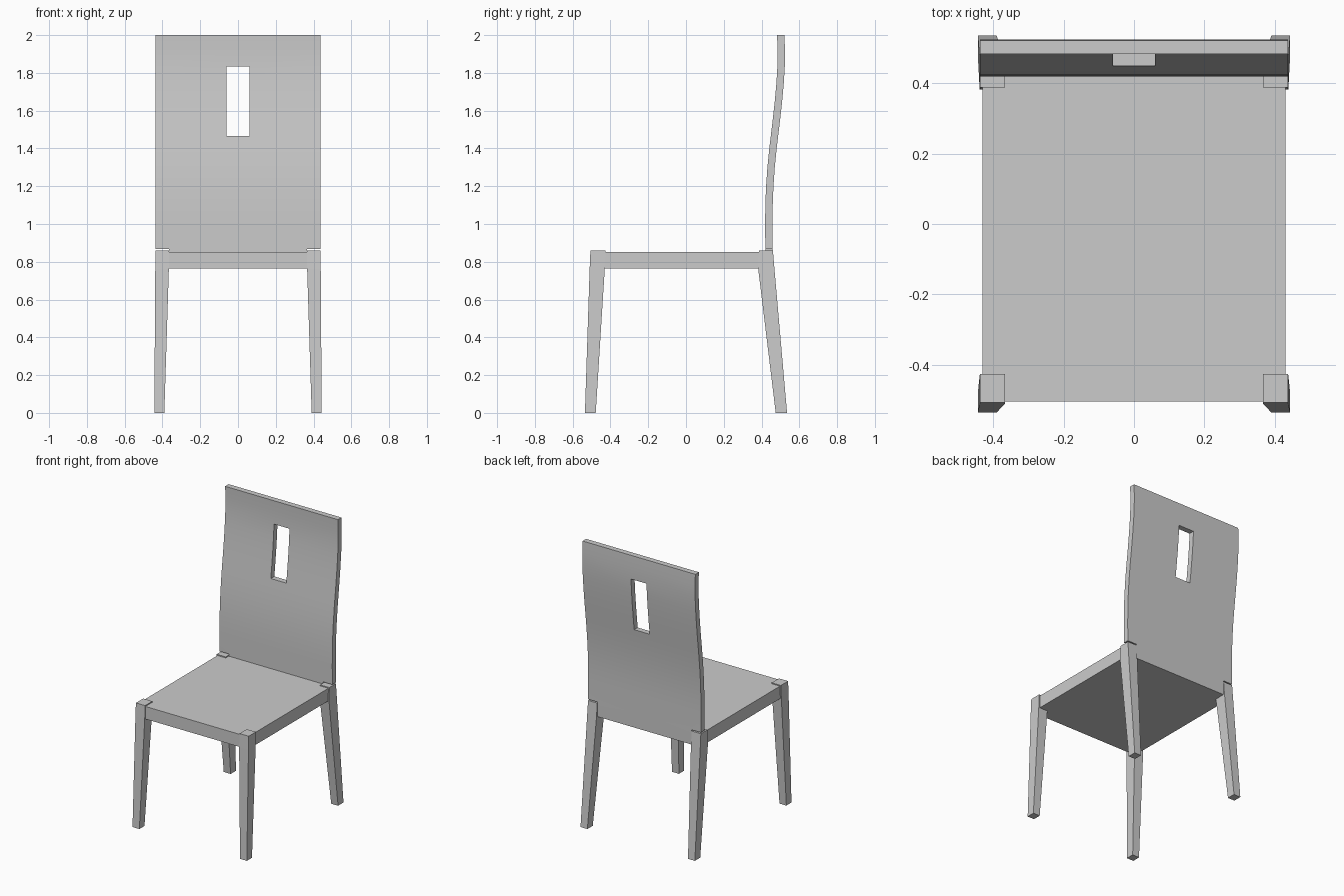
import bpy, bmesh

if "Cube" in bpy.data.objects:
    bpy.data.objects.remove(bpy.data.objects["Cube"])


def finish(bm, name):
    bmesh.ops.recalc_face_normals(bm, faces=bm.faces[:])
    mesh = bpy.data.meshes.new(name)
    bm.to_mesh(mesh)
    bm.free()
    obj = bpy.data.objects.new(name, mesh)
    bpy.context.collection.objects.link(obj)
    return obj


def loft(name, sections, side=1):
    """Four-sided solid through (z, x0, x1, y0, y1) rectangles."""
    bm = bmesh.new()
    rings = [[bm.verts.new((side * x, y, z))
              for x, y in ((x0, y0), (x1, y0), (x1, y1), (x0, y1))]
             for z, x0, x1, y0, y1 in sections]
    bm.faces.new(rings[0])
    bm.faces.new(rings[-1])
    for a, b in zip(rings, rings[1:]):
        for i in range(4):
            j = (i + 1) % 4
            bm.faces.new((a[i], a[j], b[j], b[i]))
    return finish(bm, name)


# Seat slab
loft("seat", [(0.765, -0.43, 0.43, -0.503, 0.43),
              (0.853, -0.43, 0.43, -0.503, 0.43)])

# Tapered, splayed legs
front = [(0, 0.39, 0.443, -0.535, -0.478),
         (0.765, 0.366, 0.438, -0.51, -0.43),
         (0.86, 0.366, 0.437, -0.506, -0.426)]
rear = [(0, 0.39, 0.443, 0.475, 0.535),
        (0.765, 0.366, 0.438, 0.382, 0.468),
        (0.86, 0.366, 0.437, 0.387, 0.46)]
for side, word in ((-1, "left"), (1, "right")):
    loft("front_leg_" + word, front, side)
    loft("rear_leg_" + word, rear, side)

# Curved backrest: grid with a slot and notched lower corners, then thickened
profile = [(0.765, 0.42), (0.868, 0.42), (1.0, 0.419), (1.1, 0.42),
           (1.2, 0.424), (1.3, 0.431), (1.4, 0.441), (1.467, 0.449),
           (1.55, 0.459), (1.65, 0.470), (1.75, 0.479), (1.835, 0.484),
           (1.92, 0.485), (2.0, 0.482)]
xs = [-0.437, -0.365, -0.06, 0.06, 0.365, 0.437]
bm = bmesh.new()
grid = [[bm.verts.new((x, y, z)) for x in xs] for z, y in profile]
for r in range(len(profile) - 1):
    z_mid = (profile[r][0] + profile[r + 1][0]) / 2
    for c in range(len(xs) - 1):
        slot = c == 2 and 1.467 < z_mid < 1.835
        notch = c in (0, 4) and r == 0
        if not (slot or notch):
            bm.faces.new((grid[r][c], grid[r][c + 1],
                          grid[r + 1][c + 1], grid[r + 1][c]))
bmesh.ops.delete(bm, geom=[v for v in bm.verts if not v.link_faces], context='VERTS')
front_faces = bm.faces[:]
ext = bmesh.ops.extrude_face_region(bm, geom=front_faces, use_keep_orig=True)
bmesh.ops.translate(bm, vec=(0, 0.039, 0),
                    verts=[g for g in ext["geom"] if isinstance(g, bmesh.types.BMVert)])
back = finish(bm, "backrest")
bpy.context.view_layer.objects.active = back
back.select_set(True)
bpy.ops.object.shade_smooth_by_angle(angle=0.6)
